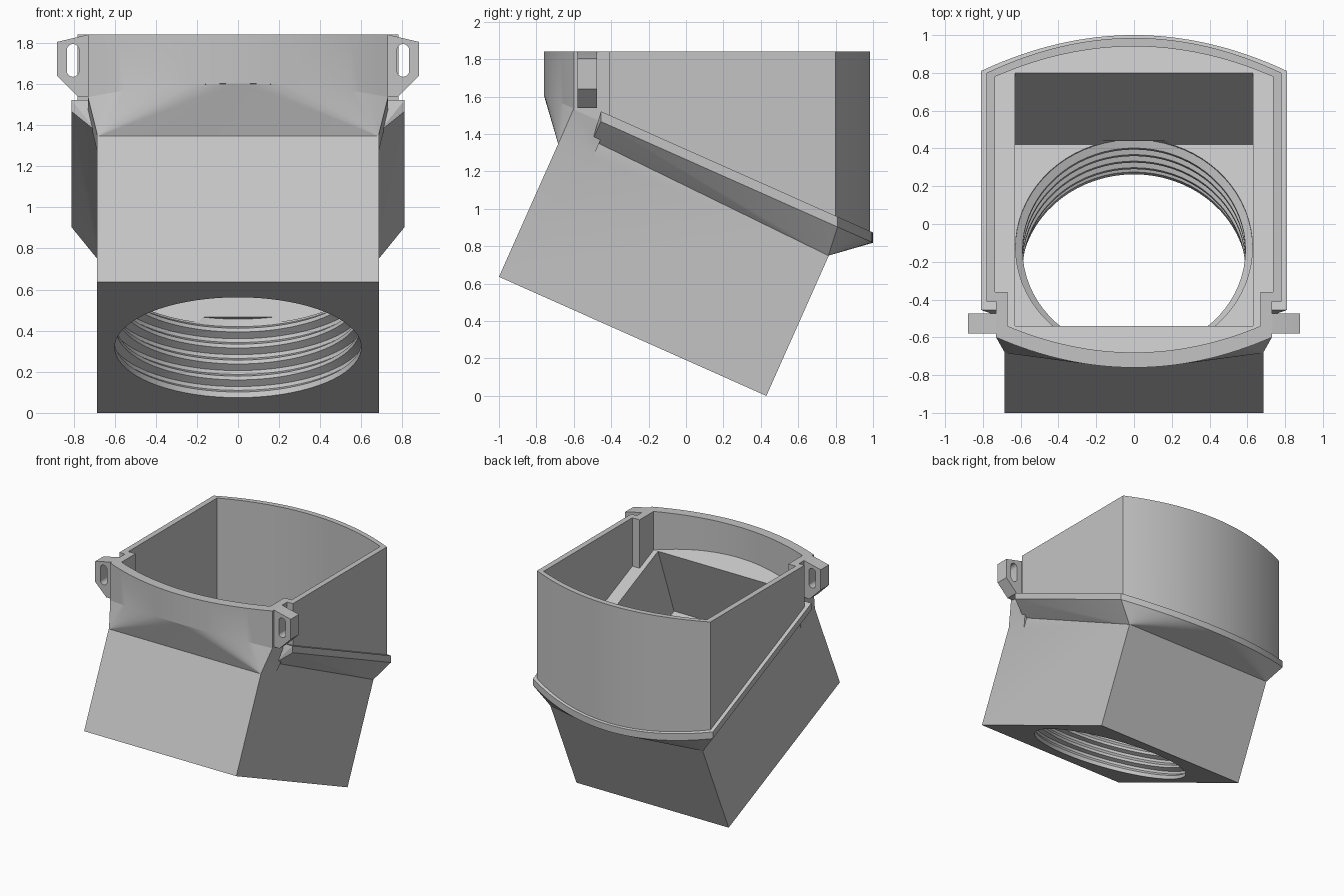
import bpy, bmesh, math
from mathutils import Vector

if "Cube" in bpy.data.objects:
    bpy.data.objects.remove(bpy.data.objects["Cube"], do_unlink=True)

grey = bpy.data.materials.new("light_grey")
grey.use_nodes = True
COLOUR = (0.55, 0.55, 0.55, 1)
grey.diffuse_color = COLOUR
grey.node_tree.nodes["Principled BSDF"].inputs["Base Color"].default_value = COLOUR

# Tilted frame: u runs back and down along the base, v rises along the socket axis
TILT = math.radians(24)
S, C = math.sin(TILT), math.cos(TILT)
DEPTH, HALF, TOP = 1.565, 0.685, 1.84


def tilted(x, u, v):
    return Vector((x, -1 + u * C + v * S, (DEPTH - u) * S + v * C))


def on_plane(x, y, v):
    return tilted(x, (y + 1 - v * S) / C, v)


def make(name, bm):
    bmesh.ops.recalc_face_normals(bm, faces=bm.faces)
    mesh = bpy.data.meshes.new(name)
    bm.to_mesh(mesh)
    bm.free()
    mesh.materials.append(grey)
    obj = bpy.data.objects.new(name, mesh)
    bpy.context.collection.objects.link(obj)
    return obj


def hull(name, points):
    bm = bmesh.new()
    for p in points:
        bm.verts.new(p)
    bmesh.ops.convex_hull(bm, input=bm.verts)
    loose = [v for v in bm.verts if not v.link_faces]
    bmesh.ops.delete(bm, geom=loose, context="VERTS")
    return make(name, bm)


def loft(name, rings):
    bm = bmesh.new()
    loops = [[bm.verts.new(p) for p in ring] for ring in rings]
    n = len(loops[0])
    for a, b in zip(loops, loops[1:]):
        for i in range(n):
            j = (i + 1) % n
            bm.faces.new((a[i], a[j], b[j], b[i]))
    bm.faces.new(loops[0])
    bm.faces.new(loops[-1])
    return make(name, bm)


def boolean(target, other, operation):
    mod = target.modifiers.new("join", "BOOLEAN")
    mod.operation, mod.solver, mod.object = operation, "EXACT", other
    deps = bpy.context.evaluated_depsgraph_get()
    mesh = bpy.data.meshes.new_from_object(target.evaluated_get(deps))
    target.modifiers.clear()
    target.data = mesh
    bpy.data.objects.remove(other, do_unlink=True)


def smooth(obj):
    bpy.ops.object.select_all(action="DESELECT")
    obj.select_set(True)
    bpy.context.view_layer.objects.active = obj
    bpy.ops.object.shade_smooth_by_angle(angle=math.radians(15))


def bow(x_end, y_end, y_mid, n=16):
    # Shallow curve from the centre line out to the side
    return [(x_end * i / n, y_mid + (y_end - y_mid) * (i / n) ** 2) for i in range(n + 1)]


def mirrored(half):
    return half + [(-x, y) for x, y in reversed(half) if x > 0]


def prism(name, outline, v):
    return loft(name, [[on_plane(x, y, v) for x, y in outline],
                       [(x, y, TOP) for x, y in outline]])


# Plan outlines of the collar
front_bow = bow(0.73, -0.60, -0.76)
outer = mirrored(front_bow + [(0.73, -0.41), (0.78, -0.41)] + bow(0.78, 0.80, 0.985)[::-1])
inner = mirrored(bow(0.67, -0.54, -0.68) + [(0.67, -0.36), (0.735, -0.36)]
                 + bow(0.735, 0.78, 0.94)[::-1])
rim = mirrored([(0, -0.455), (0.81, -0.455)] + bow(0.81, 0.81, 1.0)[::-1])

# Square lower socket
body = hull("tilted_adapter_body", [tilted(x, u, v) for x in (-HALF, HALF)
                                    for u in (0, DEPTH) for v in (0, 0.99)])

# Flange with chamfered underside
flange = hull("flange", [on_plane(x, y, v) for x, y in rim for v in (0.98, 1.03)]
              + [tilted(s * HALF, u, v) for s in (-1, 1)
                 for u, v in ((0.16, 0.87), (DEPTH - 0.002, 0.82))])
boolean(body, flange, "UNION")

# Sloped support beneath the bowed front
support = hull("front_support",
               [on_plane(s * x, y, 0.985) for s in (-1, 1) for x, y in front_bow + [(0.73, -0.42)]]
               + [tilted(s * (HALF - 0.002), u, 0.777) for s in (-1, 1) for u in (0.001, 0.2)])
boolean(body, support, "UNION")

# Upper collar
boolean(body, prism("collar", outer, 0.98), "UNION")

# Collar interior, open at the top
inside = prism("collar_space", inner, 1.0)
for vert in inside.data.vertices:
    if vert.co.z > TOP - 0.001:
        vert.co.z = TOP + 0.2
boolean(body, inside, "DIFFERENCE")

# Tapered chamber inside the socket
chamber = hull("chamber_space", [tilted(x, u, v) for x in (-0.63, 0.63)
                                 for u, v in ((0.10, 0.40), (1.378, 0.40),
                                              (0.058, 1.0), (1.525, 1.0),
                                              (0.058, 1.02), (1.525, 1.02))])
boolean(body, chamber, "DIFFERENCE")

# Threaded round opening
profile = [(0.60, -0.05), (0.60, 0.03)]
for k in range(4):
    v = 0.03 + 0.085 * k
    profile += [(0.625, v + 0.02), (0.625, v + 0.04), (0.59, v + 0.06), (0.59, v + 0.08)]
profile += [(0.627, 0.39), (0.627, 0.43)]
SEG = 72
angles = [2 * math.pi * i / SEG for i in range(SEG)]
thread = loft("thread_space", [[tilted(r * math.cos(a), DEPTH / 2 + r * math.sin(a), v)
                                for a in angles] for r, v in profile])
boolean(body, thread, "DIFFERENCE")
smooth(body)

# Slotted mounting lugs on both sides
lug_shape = [(0.70, 1.84), (0.73, 1.84), (0.88, 1.805), (0.88, 1.64), (0.78, 1.54), (0.70, 1.54)]
slot_shape = []
for i in range(18):
    a = math.pi * (i if i < 9 else i - 1) / 8
    slot_shape.append((0.803 + 0.03 * math.cos(a),
                       (1.765 if i < 9 else 1.665) + 0.03 * math.sin(a)))
for side, name in ((1, "left_lug"), (-1, "right_lug")):
    lug = loft(name, [[(side * x, y, z) for x, z in lug_shape] for y in (-0.58, -0.475)])
    slot = loft("slot", [[(side * x, y, z) for x, z in slot_shape] for y in (-0.7, -0.3)])
    boolean(lug, slot, "DIFFERENCE")
    smooth(lug)
